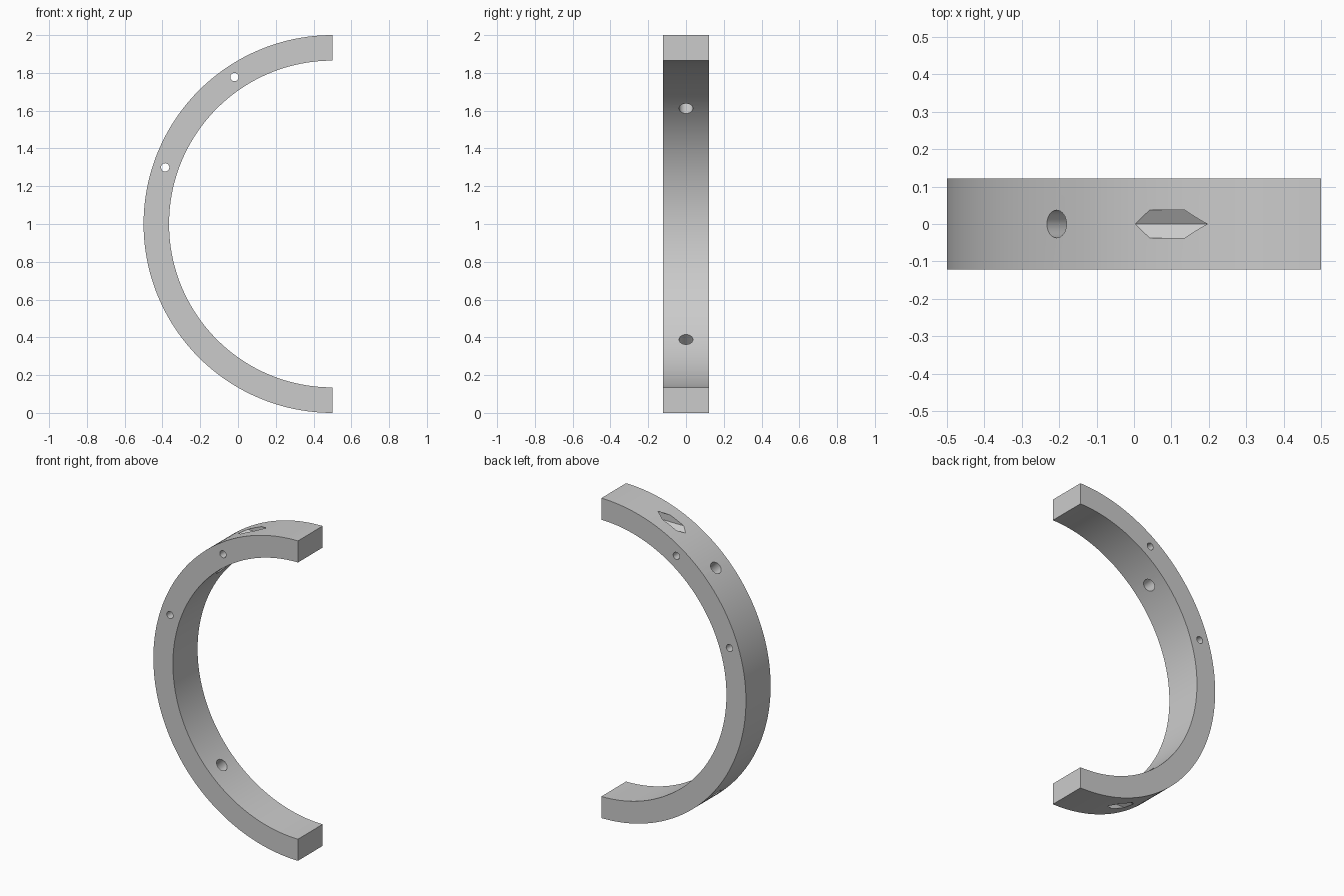
import bpy
import bmesh
from math import pi, sin, cos, radians
from mathutils import Vector

if "Cube" in bpy.data.objects:
    bpy.data.objects.remove(bpy.data.objects["Cube"], do_unlink=True)

OUTER, INNER, HALF_WIDTH = 1.0, 0.865, 0.122
CENTRE = Vector((0.5, 0, 1))
SEGMENTS = 96

grey = bpy.data.materials.new("plain grey")
grey.use_nodes = True
colour = (0.6, 0.6, 0.6, 1)
grey.diffuse_color = colour
grey.node_tree.nodes["Principled BSDF"].inputs["Base Color"].default_value = colour


def to_object(name, bm):
    bmesh.ops.recalc_face_normals(bm, faces=bm.faces)
    mesh = bpy.data.meshes.new(name)
    bm.to_mesh(mesh)
    bm.free()
    mesh.materials.append(grey)
    obj = bpy.data.objects.new(name, mesh)
    bpy.context.collection.objects.link(obj)
    return obj


def on_ring(degrees, radius):
    a = radians(degrees)
    return CENTRE + Vector((cos(a), 0, sin(a))) * radius


def prism(name, start, end, radius, sides, up):
    """Straight prism between two points, with one corner pointing along up."""
    side = (end - start).normalized().cross(up)
    bm = bmesh.new()
    ring = []
    for i in range(sides):
        a = 2 * pi * i / sides
        ring.append(bm.verts.new(start + radius * (cos(a) * up + sin(a) * side)))
    face = bm.faces.new(ring)
    extruded = bmesh.ops.extrude_face_region(bm, geom=[face])["geom"]
    moved = [v for v in extruded if isinstance(v, bmesh.types.BMVert)]
    bmesh.ops.translate(bm, verts=moved, vec=end - start)
    if not face.is_valid or len(bm.faces) < sides + 2:
        bm.faces.new(ring)
    return to_object(name, bm)


# Half ring: a rectangular section swept through a half turn
bm = bmesh.new()
sections = []
for i in range(SEGMENTS + 1):
    angle = 90 + 180 * i / SEGMENTS
    sections.append([bm.verts.new(on_ring(angle, r) + Vector((0, y, 0)))
                     for r, y in ((OUTER, -HALF_WIDTH), (OUTER, HALF_WIDTH),
                                  (INNER, HALF_WIDTH), (INNER, -HALF_WIDTH))])
for a, b in zip(sections, sections[1:]):
    for k in range(4):
        n = (k + 1) % 4
        bm.faces.new((a[k], a[n], b[n], b[k]))
bm.faces.new(sections[0])
bm.faces.new(sections[-1])
half_ring = to_object("half_ring", bm)

cutters = []
across = Vector((0, 0.3, 0))

# Two small pin holes through the width
for angle in (123.7, 161.3):
    p = on_ring(angle, 0.935)
    cutters.append(prism("pin_hole", p - across, p + across, 0.022, 32, Vector((1, 0, 0))))

# Radial holes and blind hexagonal pockets, above and below
for sign in (1, -1):
    cutters.append(prism("radial_hole", on_ring(180 - sign * 45, 0.7),
                         on_ring(180 - sign * 45, 1.2), 0.037, 32, Vector((0, 1, 0))))
    z = 1 + sign * 0.91
    cutters.append(prism("hex_pocket", Vector((-0.2, 0, z)), Vector((0.25, 0, z)),
                         0.0425, 6, Vector((0, 0, 1))))

# Cut the holes, then bake the result and drop the cutters
for cutter in cutters:
    cutter.hide_render = True
    mod = half_ring.modifiers.new("cut", "BOOLEAN")
    mod.operation = "DIFFERENCE"
    mod.solver = "EXACT"
    mod.object = cutter
depsgraph = bpy.context.evaluated_depsgraph_get()
cut_mesh = bpy.data.meshes.new_from_object(half_ring.evaluated_get(depsgraph))
half_ring.modifiers.clear()
half_ring.data = cut_mesh
cut_mesh.name = "half_ring"
for cutter in cutters:
    bpy.data.objects.remove(cutter, do_unlink=True)

bpy.ops.object.select_all(action="DESELECT")
half_ring.select_set(True)
bpy.context.view_layer.objects.active = half_ring
bpy.ops.object.shade_smooth_by_angle(angle=radians(30))
